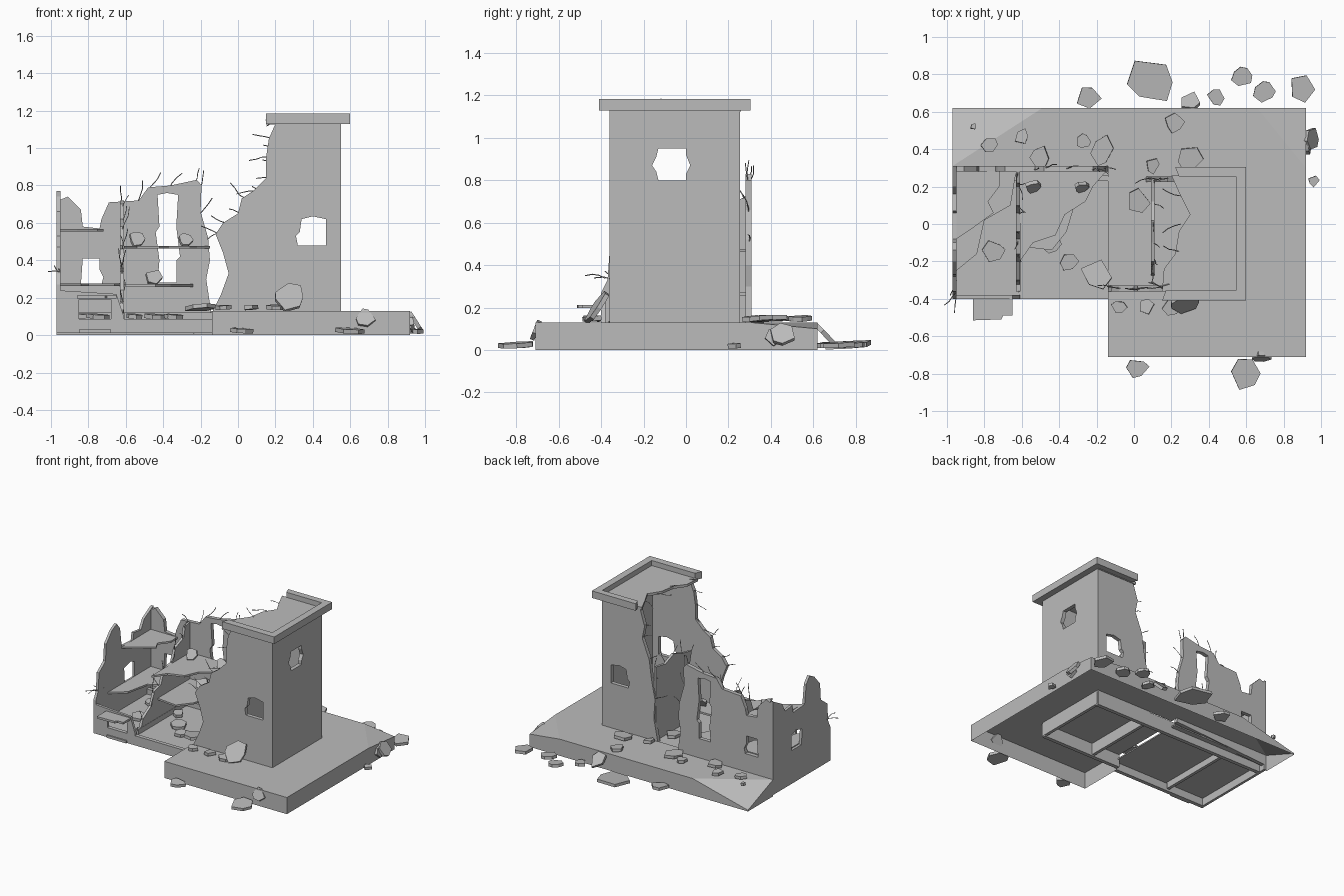
import bpy, bmesh, math, random
from mathutils import Matrix, Vector

random.seed(4)
cube = bpy.data.objects.get("Cube")
if cube:
    bpy.data.objects.remove(cube, do_unlink=True)

GREY = (0.5, 0.5, 0.5, 1)
concrete = bpy.data.materials.new("grey concrete")
concrete.use_nodes = True
concrete.diffuse_color = GREY
concrete.node_tree.nodes["Principled BSDF"].inputs["Base Color"].default_value = GREY

# Panel planes: drawn in (x, z), (y, z) or (x, y)
FRONT = Matrix(((1, 0, 0), (0, 0, -1), (0, 1, 0)))
SIDE = Matrix(((0, 0, 1), (1, 0, 0), (0, 1, 0)))
FLAT = Matrix.Identity(3)


def add(name, mesh):
    obj = bpy.data.objects.new(name, mesh)
    bpy.context.collection.objects.link(obj)
    mesh.materials.clear()
    mesh.materials.append(concrete)
    return obj


def bake(name, curve, matrix):
    """Turn a curve into a flat shaded mesh object."""
    tmp = bpy.data.objects.new(name, curve)
    bpy.context.collection.objects.link(tmp)
    bpy.context.view_layer.update()
    mesh = bpy.data.meshes.new_from_object(tmp.evaluated_get(bpy.context.evaluated_depsgraph_get()))
    bpy.data.objects.remove(tmp, do_unlink=True)
    mesh.transform(matrix)
    for p in mesh.polygons:
        p.use_smooth = False
    return add(name, mesh)


def panel(name, plane, offset, thick, outline, *holes):
    """Slab with holes; offset is its centre along the plane's normal axis."""
    cu = bpy.data.curves.new(name, 'CURVE')
    cu.dimensions, cu.fill_mode, cu.extrude = '2D', 'BOTH', thick / 2
    for loop in (outline, *holes):
        sp = cu.splines.new('POLY')
        sp.points.add(len(loop) - 1)
        for p, (u, v) in zip(sp.points, loop):
            p.co = (u, v, 0, 1)
        sp.use_cyclic_u = True
    axis = Vector((0, 1, 0)) if plane is FRONT else plane @ Vector((0, 0, 1))
    return bake(name, cu, Matrix.Translation(axis * offset) @ plane.to_4x4())


def rect(a, b, c, d):
    return [(a, c), (b, c), (b, d), (a, d)]


def box(name, x0, x1, y0, y1, z0, z1):
    return panel(name, FLAT, (z0 + z1) / 2, z1 - z0, rect(x0, x1, y0, y1))


# Ground: open shell with two sunken corners
bm = bmesh.new()
H = 0.13
rim = [(-.97, .31), (-.49, .62), (.66, .62), (.92, .3), (.92, -.71), (-.14, -.71),
       (-.14, -.36), (.55, -.36), (.55, .25), (-.14, .25), (-.14, .31)]
top = [bm.verts.new((x, y, H)) for x, y in rim]
bm.faces.new(top[::-1])
low_a, low_b = bm.verts.new((-.97, .62, .01)), bm.verts.new((.92, .62, .1))
bm.faces.new((top[0], low_a, top[1]))
bm.faces.new((top[2], low_b, top[3]))
skirt = [top[0], low_a, top[1], top[2], low_b, *top[3:7]]
base = [bm.verts.new((v.co.x, v.co.y, 0)) for v in skirt]
for i in range(len(skirt) - 1):
    bm.faces.new((skirt[i], skirt[i + 1], base[i + 1], base[i]))
bmesh.ops.recalc_face_normals(bm, faces=bm.faces)
ground = bpy.data.meshes.new("ground")
bm.to_mesh(ground)
bm.free()
add("ground", ground)

# House floor and foundation strips
box("house_floor", -.96, -.13, -.39, .3, .07, .08)
box("tower_floor", -.14, .54, -.35, .25, .11, .125)
box("front_foundation", -.96, -.14, -.4, -.37, .01, .085)
box("back_foundation", -.96, .55, .23, .26, .01, .12)
box("tower_foundation", -.14, .55, -.36, -.33, .01, .12)
for x in (-.62, .1, .54):
    box("cross_foundation", x - .012, x + .012, -.36, .25, .02, .12)

# Tower walls
front_edge = [(.2, 1.13), (.165, 1.05), (.15, .95), (.15, .84), (.08, .77), (.02, .73), (0, .65),
              (-.08, .6), (-.12, .54), (-.08, .44), (-.05, .33), (-.09, .22), (-.14, .12)]
window = [(.32, .48), (.47, .48), (.47, .62), (.4, .635), (.34, .62), (.33, .55), (.31, .53)]
panel("tower_front_wall", FRONT, -.345, .03, [(.55, .1), (.55, 1.13)] + front_edge, window)
back_edge = [(.22, 1.13), (.18, 1), (.2, .9), (.14, .75), (.12, .6), (.09, .45), (.1, .3), (.06, .1)]
panel("tower_back_wall", FRONT, .24, .03, [(.55, .1), (.55, 1.13)] + back_edge, window)
panel("tower_side_wall", SIDE, .535, .03, rect(-.36, .255, .1, 1.13),
      [(-.13, .8), (0, .8), (0, .83), (.02, .87), (0, .92), (0, .95), (-.13, .95), (-.14, .91),
       (-.16, .87), (-.14, .84)])

# Roof: broken slab with a raised rim
panel("roof_slab", FLAT, 1.135, .02, [(.55, -.36), (.55, .26), (.2, .26), (.24, .17), (.3, .05),
                                      (.24, -.04), (.22, -.16), (.16, -.24), (.15, -.36)])
panel("roof_rim", FLAT, 1.157, .055, [(.15, -.41), (.6, -.41), (.6, .305), (.22, .305), (.24, .255),
                                      (.545, .255), (.545, -.355), (.17, -.355)])

# Ruined outer walls
back_top = [(-.96, .72), (-.91, .74), (-.84, .67), (-.83, .58), (-.74, .57), (-.73, .62), (-.69, .71),
            (-.53, .72), (-.48, .79), (-.36, .8), (-.22, .83), (-.195, .8), (-.2, .66), (-.16, .52),
            (-.15, .4), (-.17, .3), (-.14, .1)]
panel("back_wall", FRONT, .295, .03, [(-.96, .05)] + back_top,
      [(-.43, .28), (-.33, .28), (-.33, .4), (-.31, .42), (-.33, .58), (-.32, .75), (-.38, .76),
       (-.43, .75), (-.42, .58), (-.44, .55), (-.42, .4)],
      [(-.84, .27), (-.73, .27), (-.72, .31), (-.74, .35), (-.74, .41), (-.83, .41)])
left_top = [(-.4, .27), (-.37, .33), (-.36, .47), (-.28, .53), (-.27, .66), (-.2, .74), (-.14, .77),
            (-.1, .72), (-.08, .57), (.06, .56), (.07, .62), (.16, .61), (.2, .68), (.31, .74)]
panel("end_wall", SIDE, -.96, .02, [(.31, .01), (-.4, .01)] + left_top,
      [(-.04, .27), (.08, .27), (.08, .39), (.03, .41), (-.05, .39)])

# Partitions
part_top = [(.28, .72), (.22, .7), (.2, .62), (.1, .58), (.06, .48), (-.04, .46), (-.08, .36),
            (-.16, .34), (-.2, .24), (-.3, .18), (-.34, .08)]
panel("house_partition", SIDE, -.62, .02, [(.28, .08)] + part_top)
tower_part_top = [(.24, .7), (.12, .68), (.02, .72), (-.1, .68), (-.2, .66), (-.16, .5), (-.22, .4),
                  (-.18, .28), (-.26, .2), (-.28, .1)]
panel("tower_partition", SIDE, .1, .02, [(.24, .1)] + tower_part_top)

# Broken upper floors
panel("upper_floor_end", FLAT, .56, .014, [(-.95, .28), (-.72, .28), (-.72, .2), (-.78, .12),
                                           (-.75, .06), (-.86, -.02), (-.95, -.08)])
panel("upper_floor_middle", FLAT, .47, .014, [(-.61, .28), (-.15, .28), (-.22, .2), (-.26, .12),
                                              (-.37, .05), (-.42, -.06), (-.54, -.1), (-.61, -.2)])
panel("lower_floor_middle", FLAT, .265, .014, [(-.61, .28), (-.24, .28), (-.3, .16), (-.36, -.04),
                                               (-.44, -.14), (-.61, -.12)])
panel("lower_floor_end", FLAT, .27, .014, [(-.95, .28), (-.63, .28), (-.66, .1), (-.8, .02),
                                           (-.84, -.16), (-.95, -.25)])

# Porch
panel("porch_wall", FRONT, -.39, .02, [(-.97, .01), (-.85, .01), (-.85, .19), (-.68, .19), (-.68, .01),
                                       (-.61, .01), (-.61, .1), (-.65, .22), (-.97, .24)])
panel("porch_canopy", FLAT, .205, .016, [(-.86, -.4), (-.65, -.4), (-.65, -.49), (-.7, -.49),
                                         (-.71, -.51), (-.86, -.515)])
box("porch_step", -.85, -.68, -.41, -.38, .01, .03)


# Rubble: thin irregular slabs
def rubble(x, y, z, r, tilt=(0.06, 0.06), thick=.022):
    n = random.randint(5, 7)
    pts = []
    for i in range(n):
        a = (i + random.uniform(-.25, .25)) * math.tau / n
        q = r * random.uniform(.75, 1.15)
        pts.append((q * math.cos(a), q * math.sin(a)))
    ob = panel("rubble", FLAT, 0, thick, pts)
    turn = Matrix.Rotation(tilt[0], 4, 'X') @ Matrix.Rotation(tilt[1], 4, 'Y')
    ob.data.transform(Matrix.Translation((x, y, z)) @ turn)


for x, y, r in ((-.24, .68, .065), (.1, .77, .13), (.44, .68, .045), (.58, .79, .06), (.7, .71, .065),
                (.9, .71, .08), (.02, -.77, .055), (.6, -.79, .09)):
    rubble(x, y, .024, r)
for x, y, r in ((-.86, .52, .02), (-.77, .42, .05), (-.6, .47, .04), (-.5, .36, .055), (-.17, .39, .08),
                (-.27, .44, .045), (.22, .54, .055), (.1, .31, .04), (.3, .35, .07), (-.08, -.44, .04),
                (.07, -.44, .04), (.2, -.45, .05), (.02, .13, .07), (-.2, -.27, .085)):
    rubble(x, y, .148, r, (random.uniform(-.15, .15), random.uniform(-.15, .15)))
for x, y, r in ((-.45, -.1, .06), (-.35, -.2, .05), (-.55, .05, .05), (-.75, -.15, .06), (-.8, .1, .06)):
    rubble(x, y, .1, r)
for x, z in ((-.54, .51), (-.28, .51), (-.45, .31)):
    rubble(x, .2, z, .045, (1, .2))

# Slabs leaning on the tower and the ground edge
rubble(.28, -.42, .2, .085, (1.0, .15))
rubble(.95, .45, .07, .06, (0, 1.0))
rubble(.3, .65, .08, .07, (-.8, 0))
rubble(.68, -.71, .09, .05, (1.2, 0))
rubble(.93, .42, .06, .05, (0, 1.4))
rubble(.96, .23, .02, .03)


# Rebar: thin bent rods along the broken edges
rods = bpy.data.curves.new("rebar", 'CURVE')
rods.dimensions, rods.bevel_depth, rods.bevel_resolution = '3D', .0025, 0


def rod(start, direction, length):
    sp = rods.splines.new('POLY')
    sp.points.add(3)
    p, d = Vector(start), Vector(direction).normalized()
    for q in sp.points:
        q.co = (*p, 1)
        d = (d + Vector([random.uniform(-.35, .35) for _ in range(3)])).normalized()
        p = p + d * length / 3


for x, z in front_edge[1:9]:
    rod((x + .02, -.345, z), (-1, 0, .4), random.uniform(.06, .12))
for x, z in back_edge[1:6]:
    rod((x + .02, .24, z), (-1, 0, .3), random.uniform(.06, .12))
for x, z in back_top[7:14]:
    rod((x - .01, .295, z - .02), (.4, 0, 1), random.uniform(.07, .14))
for y, z in part_top:
    rod((-.62, y, z - .02), (.1, -.4, 1), random.uniform(.08, .16))
for y, z in tower_part_top:
    rod((.1, y, z - .02), (.1, -.5, .8), random.uniform(.06, .13))
for y in (-.36, -.3, -.38):
    rod((-.95, y, .3 - y * .1), (-.3, -.8, .4), .1)
for y in (-.3, -.15, 0, .15):
    rod((.25, y, 1.14), (-1, 0, 0), .11)
bake("rebar", rods, Matrix.Identity(4))
